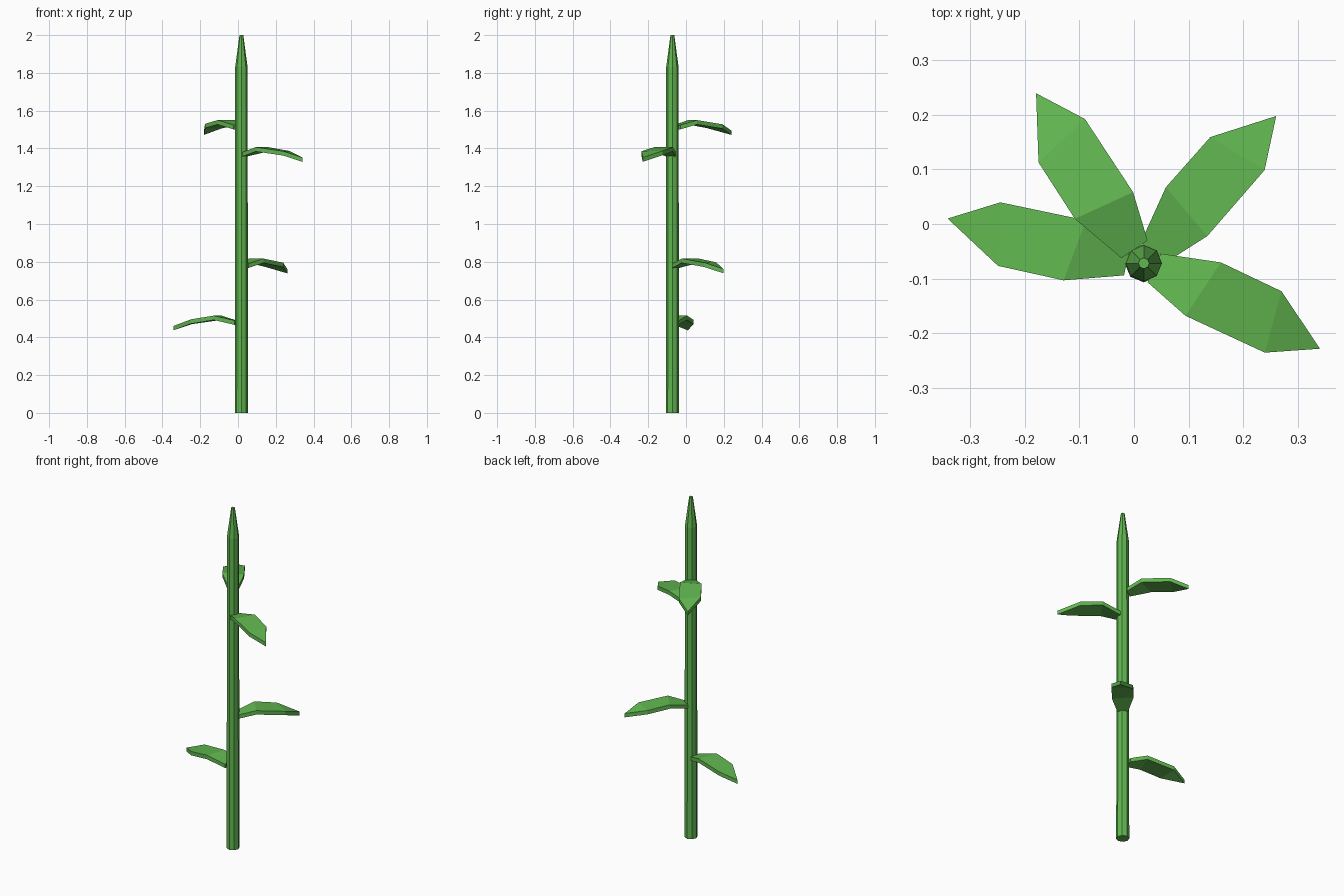
import bpy, bmesh, math
from mathutils import Matrix, Vector

if "Cube" in bpy.data.objects:
    bpy.data.objects.remove(bpy.data.objects["Cube"])

green = bpy.data.materials.new("leaf green")
green.diffuse_color = (0.12, 0.47, 0.08, 1)
green.use_nodes = True
green.node_tree.nodes["Principled BSDF"].inputs["Base Color"].default_value = green.diffuse_color
CX, CY = 0.018, -0.072  # stem axis


def finish(bm, name):
    bmesh.ops.recalc_face_normals(bm, faces=bm.faces)
    mesh = bpy.data.meshes.new(name)
    bm.to_mesh(mesh)
    bm.free()
    mesh.materials.append(green)
    obj = bpy.data.objects.new(name, mesh)
    bpy.context.collection.objects.link(obj)
    return obj


# Stem: eight-sided stalk with a pointed tip
bm = bmesh.new()
rings = []
for z, r in ((0, 0.035), (0.67, 0.034), (1.83, 0.033), (2.0, 0.010)):
    rings.append([bm.verts.new((CX + r * math.cos(i * math.pi / 4),
                                CY + r * math.sin(i * math.pi / 4), z)) for i in range(8)])
for a, b in zip(rings, rings[1:]):
    for i in range(8):
        j = (i + 1) % 8
        bm.faces.new((a[i], a[j], b[j], b[i]))
bm.faces.new(rings[0][::-1])
bm.faces.new(rings[-1])
finish(bm, "stem")

# Leaf top outline: distance from stem axis, sideways, height above leaf base
LEAF = [(0.025, 0.029, 0), (0.025, -0.029, 0),
        (0.132, 0.060, 0.026), (0.1135, -0.056, 0.026),
        (0.255, 0.058, 0.006), (0.274, -0.057, 0.004),
        (0.363, -0.0086, -0.029)]
THICK = 0.023


def leaf(name, angle, height, shift):
    bm = bmesh.new()
    top = [bm.verts.new((u + shift, v, w)) for u, v, w in LEAF]
    faces = [bm.faces.new([top[i] for i in f])
             for f in ((0, 1, 3, 2), (2, 3, 5, 4), (4, 5, 6))]
    # thicken the blade downwards
    ext = bmesh.ops.extrude_face_region(bm, geom=faces, use_keep_orig=True)
    low = [g for g in ext["geom"] if isinstance(g, bmesh.types.BMVert)]
    bmesh.ops.translate(bm, verts=low, vec=Vector((0, 0, -THICK)))
    place = Matrix.Translation((CX, CY, height)) @ Matrix.Rotation(math.radians(angle), 4, 'Z')
    bmesh.ops.transform(bm, matrix=place, verts=bm.verts)
    finish(bm, name)


# Leaves climbing the stem
leaf("leaf_low_left", 168.5, 0.489, 0.006)
leaf("leaf_low_right", 49.4, 0.791, 0.0)
leaf("leaf_high_right", -24.5, 1.381, -0.004)
leaf("leaf_high_back", 123.7, 1.524, 0.006)
